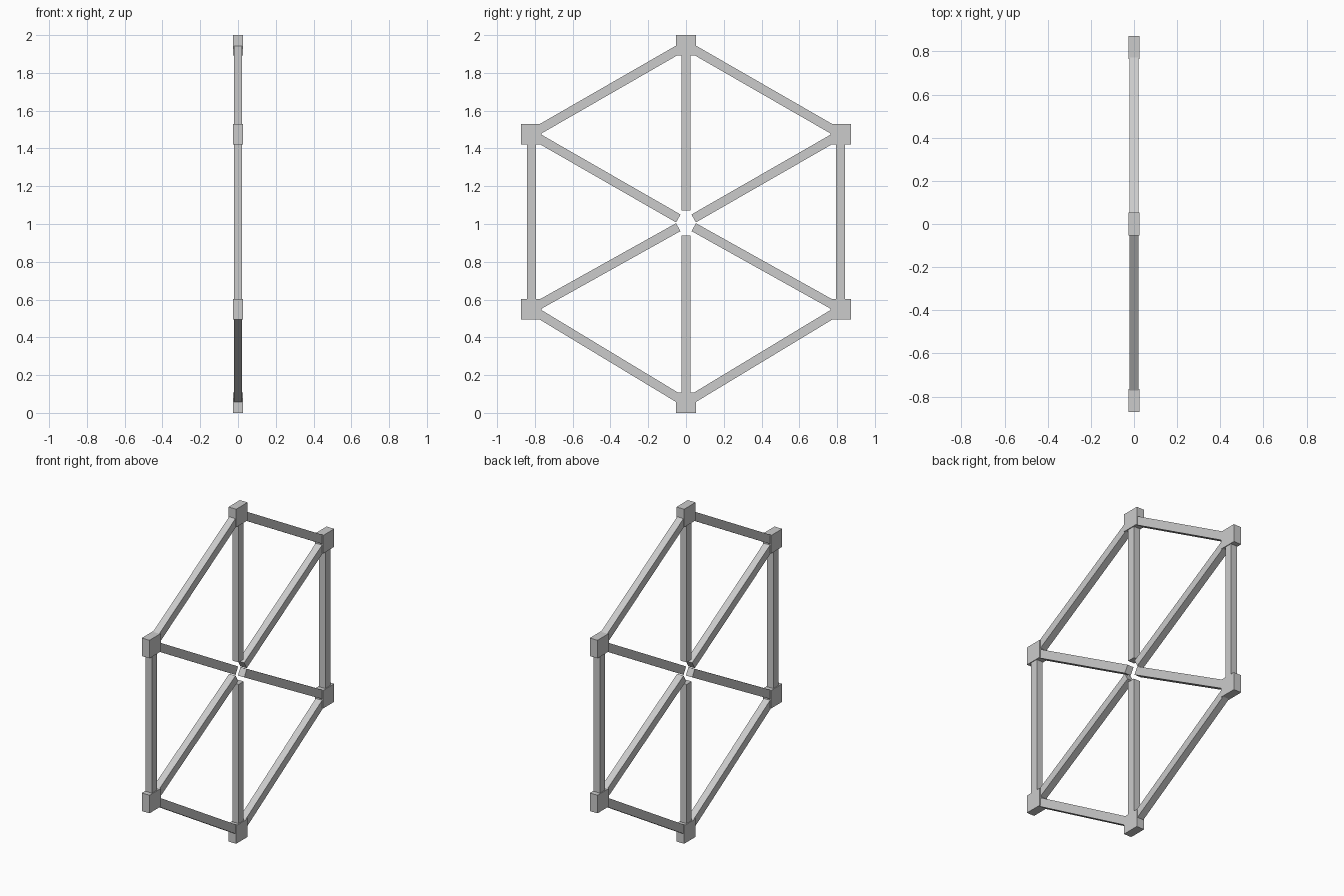
import bpy
import math
from mathutils import Vector

if "Cube" in bpy.data.objects:
    bpy.data.objects.remove(bpy.data.objects["Cube"])

HUB = Vector((0, 0, 1.006))
# Corner centres of the hexagonal frame, in order around the ring
CORNERS = [Vector((0, y, z)) for y, z in (
    (0, 1.947), (0.819, 1.476), (0.819, 0.549),
    (0, 0.054), (-0.819, 0.549), (-0.819, 1.476))]


def box(name, centre, size, angle=0.0):
    bpy.ops.mesh.primitive_cube_add(size=1, location=centre, rotation=(angle, 0, 0))
    ob = bpy.context.object
    ob.name = name
    ob.scale = size
    bpy.ops.object.transform_apply(location=False, rotation=False, scale=True)
    return ob


def bar(name, a, b):
    # Square-ended bar lying in the YZ plane between two points
    d = b - a
    return box(name, (a + b) / 2, (0.042, d.length, 0.048), math.atan2(d.z, d.y))


for i, corner in enumerate(CORNERS):
    # Corner joint block
    box(f"corner_block_{i}", corner, (0.051, 0.108, 0.108))

    # Outer rim bar to the next corner
    nxt = CORNERS[(i + 1) % 6]
    step = (nxt - corner).normalized() * 0.03
    bar(f"rim_bar_{i}", corner + step, nxt - step)

    # Spoke stopping short of the open centre
    inward = (HUB - corner).normalized()
    gap = 0.066 if i % 3 == 0 else 0.047
    bar(f"spoke_{i}", corner + inward * 0.03, HUB - inward * gap)
